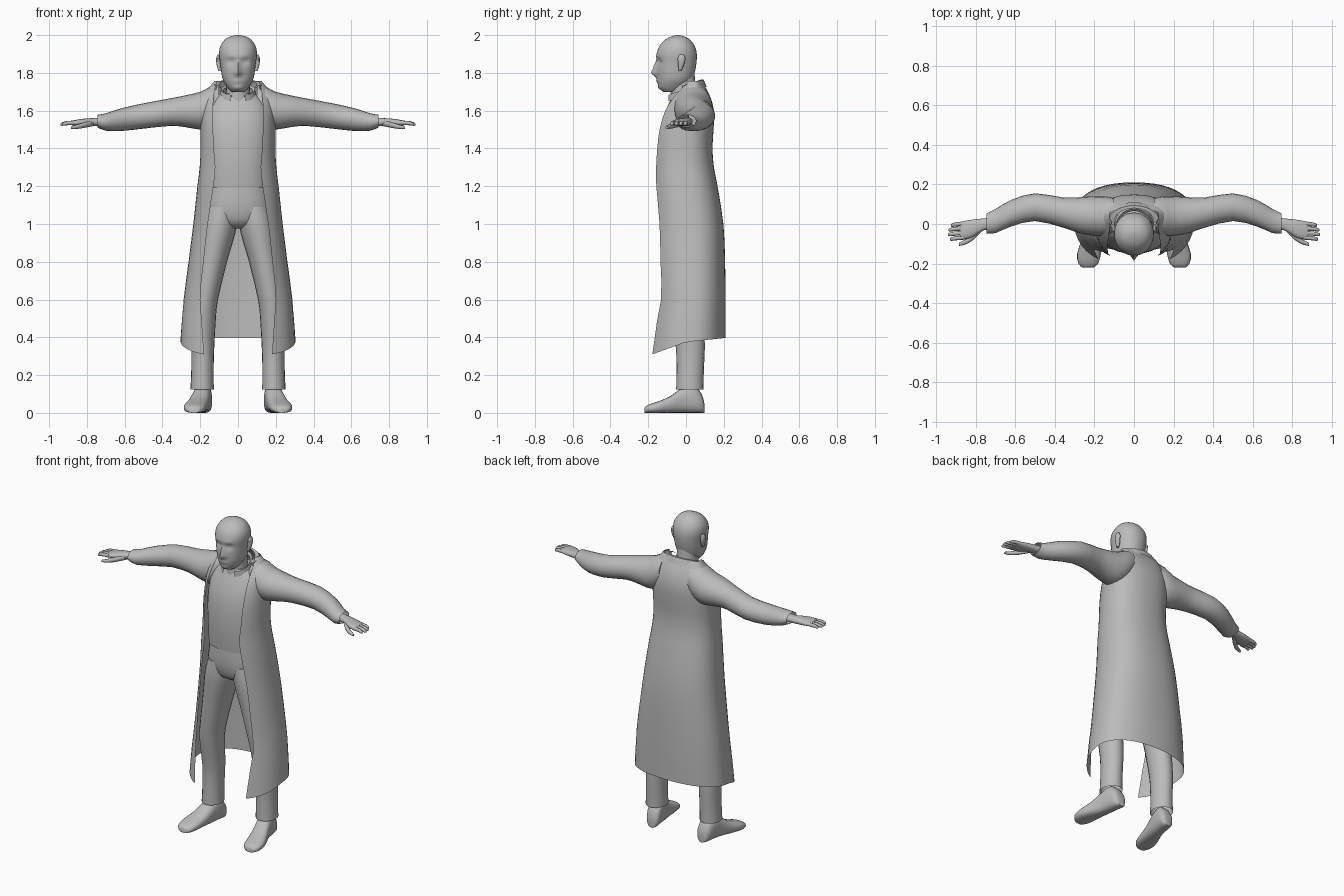
import bpy, bmesh, math

grey = bpy.data.materials.new("plain grey")
grey.diffuse_color = (0.5, 0.5, 0.5, 1)


def smooth_rings(rings, sub):
    """Catmull-Rom resampling of a list of equal-length tuples."""
    if sub < 2:
        return rings
    out = []
    for i in range(len(rings) - 1):
        p0, p1 = rings[max(i - 1, 0)], rings[i]
        p2, p3 = rings[i + 1], rings[min(i + 2, len(rings) - 1)]
        for s in range(sub):
            t = s / sub
            out.append(tuple(
                b + 0.5 * t * (c - a + t * (2 * a - 5 * b + 4 * c - d + t * (3 * (b - c) + d - a)))
                for a, b, c, d in zip(p0, p1, p2, p3)))
    return out + [rings[-1]]


def skin(name, rows, closed=True, caps=(True, True), mirror=False, sculpt=None, angle=50):
    """Mesh from rows of points joined by quads."""
    bm = bmesh.new()
    vs = [[bm.verts.new(p) for p in row] for row in rows]
    n = len(rows[0])
    for a, b in zip(vs, vs[1:]):
        for j in range(n if closed else n - 1):
            k = (j + 1) % n
            bm.faces.new((a[j], a[k], b[k], b[j]))
    if closed and caps[0]:
        bm.faces.new(vs[0])
    if closed and caps[1]:
        bm.faces.new(vs[-1])
    if sculpt:
        for v in bm.verts:
            sculpt(v.co)
    bmesh.ops.recalc_face_normals(bm, faces=bm.faces)
    me = bpy.data.meshes.new(name)
    bm.to_mesh(me)
    bm.free()
    me.materials.append(grey)
    ob = bpy.data.objects.new(name, me)
    bpy.context.collection.objects.link(ob)
    bpy.ops.object.select_all(action='DESELECT')
    ob.select_set(True)
    bpy.context.view_layer.objects.active = ob
    bpy.ops.object.shade_smooth_by_angle(angle=math.radians(angle))
    if mirror:
        m = ob.modifiers.new("mirror", 'MIRROR')
        m.use_mirror_merge = False
    return ob


def tube(name, rings, axis='z', sides=20, n=2.0, sub=2, **kw):
    """Loft of superellipses; ring = (position, centre 1, radius 1, centre 2, radius 2)."""
    rows = []
    for p, c1, r1, c2, r2 in smooth_rings(rings, sub):
        row = []
        for j in range(sides):
            a = 2 * math.pi * j / sides
            c, s = math.cos(a), math.sin(a)
            u = c1 + r1 * math.copysign(abs(c) ** (2 / n), c)
            v = c2 + r2 * math.copysign(abs(s) ** (2 / n), s)
            row.append({'x': (p, u, v), 'y': (u, p, v), 'z': (u, v, p)}[axis])
        rows.append(row)
    return skin(name, rows, **kw)


def upright(rings):
    """(z, x centre, x radius, front y, back y) -> tube rings."""
    return [(z, xc, rx, (f + b) / 2, (b - f) / 2) for z, xc, rx, f, b in rings]


# Head with nose, eye sockets, brow and lips pushed out of the front
def face(co):
    if co.y > -0.07:
        return
    def bump(x, z, sx, sz):
        return math.exp(-((abs(co.x) - x) / sx) ** 2 - ((co.z - z) / sz) ** 2)
    co.y -= 0.03 * bump(0, 1.80, 0.016, 0.02) + 0.017 * bump(0, 1.835, 0.012, 0.025)
    co.y += 0.014 * bump(0.036, 1.86, 0.02, 0.016)
    co.y -= 0.005 * bump(0.03, 1.89, 0.03, 0.012)
    co.y -= 0.008 * bump(0, 1.757, 0.028, 0.011) + 0.006 * bump(0, 1.72, 0.025, 0.012)

tube("head", upright([
    (1.70, 0, 0.035, -0.12, -0.03), (1.722, 0, 0.055, -0.142, 0.0),
    (1.76, 0, 0.078, -0.15, 0.032), (1.80, 0, 0.088, -0.153, 0.046),
    (1.85, 0, 0.094, -0.154, 0.055), (1.90, 0, 0.10, -0.155, 0.057),
    (1.94, 0, 0.094, -0.142, 0.047), (1.975, 0, 0.071, -0.112, 0.022),
    (1.993, 0, 0.04, -0.078, -0.01), (2.0, 0, 0.008, -0.05, -0.035)]),
    sides=40, sub=4, n=2.1, sculpt=face)
tube("ear", upright([
    (1.81, 0.095, 0.008, -0.04, -0.025), (1.835, 0.1, 0.012, -0.042, -0.012),
    (1.875, 0.104, 0.012, -0.045, -0.002), (1.897, 0.102, 0.006, -0.035, -0.012)]),
    sides=10, mirror=True)
tube("neck", upright([
    (1.60, 0, 0.08, -0.09, 0.07), (1.68, 0, 0.066, -0.082, 0.058),
    (1.74, 0, 0.062, -0.085, 0.05), (1.80, 0, 0.062, -0.09, 0.045)]))

# Shirt and trousers
tube("shirt", upright([
    (1.19, 0, 0.17, -0.142, 0.13), (1.3, 0, 0.168, -0.15, 0.12),
    (1.42, 0, 0.175, -0.148, 0.12), (1.52, 0, 0.175, -0.135, 0.125),
    (1.60, 0, 0.165, -0.108, 0.12), (1.65, 0, 0.14, -0.085, 0.10),
    (1.69, 0, 0.095, -0.07, 0.08)]), sides=28, n=2.3)
tube("trouser_seat", upright([
    (0.975, 0, 0.06, -0.06, 0.06), (1.0, 0, 0.13, -0.11, 0.115),
    (1.06, 0, 0.18, -0.132, 0.13), (1.13, 0, 0.175, -0.138, 0.13),
    (1.21, 0, 0.163, -0.136, 0.12)]), sides=28, n=2.2)
tube("trouser_leg", upright([
    (0.125, 0.19, 0.062, -0.052, 0.092), (0.24, 0.188, 0.059, -0.05, 0.095),
    (0.36, 0.186, 0.061, -0.055, 0.10), (0.5, 0.183, 0.066, -0.08, 0.09),
    (0.6, 0.175, 0.069, -0.095, 0.085), (0.8, 0.138, 0.08, -0.113, 0.105),
    (0.9, 0.118, 0.09, -0.122, 0.115), (1.0, 0.10, 0.096, -0.13, 0.12),
    (1.09, 0.085, 0.083, -0.125, 0.11)]), mirror=True, caps=(False, True))

# Feet, lofted from heel to toe on a flat sole
tube("foot", [(y, x, w, h / 2, h / 2) for y, x, w, h in [
    (0.097, 0.177, 0.022, 0.05), (0.083, 0.178, 0.04, 0.10),
    (0.04, 0.185, 0.047, 0.15), (-0.02, 0.194, 0.048, 0.135),
    (-0.08, 0.21, 0.054, 0.09), (-0.15, 0.227, 0.06, 0.06),
    (-0.2, 0.231, 0.05, 0.043), (-0.22, 0.232, 0.028, 0.028)]],
    axis='y', n=2.6, mirror=True)

# Long coat, open at the front: (z, opening x, outer x, front y, widest y, back y)
coat = [(0.375, 0.18, 0.305, -0.178, 0.03, 0.21), (0.6, 0.20, 0.288, -0.132, 0.04, 0.21),
        (0.8, 0.182, 0.262, -0.135, 0.04, 0.207), (1.0, 0.16, 0.237, -0.14, 0.03, 0.198),
        (1.2, 0.13, 0.215, -0.157, 0.01, 0.167), (1.3, 0.12, 0.203, -0.158, 0.0, 0.148),
        (1.4, 0.128, 0.198, -0.152, 0.0, 0.14), (1.5, 0.132, 0.198, -0.14, 0.01, 0.146),
        (1.6, 0.134, 0.195, -0.11, 0.02, 0.148), (1.67, 0.128, 0.185, -0.065, 0.03, 0.13),
        (1.72, 0.122, 0.155, -0.02, 0.04, 0.105), (1.757, 0.11, 0.125, 0.01, 0.045, 0.08)]
rows = []
E = 2.3
for i, (z, xi, xo, yf, ym, yb) in enumerate(smooth_rings(coat, 2)):
    a0 = math.acos((xi / xo) ** (E / 2))
    top = math.sin(a0) ** (2 / E)
    half = []
    for j in range(19):
        a = -a0 + (a0 + math.pi / 2) * j / 18
        s = math.sin(a)
        x = xo * abs(math.cos(a)) ** (2 / E)
        if s < 0:
            y = ym - (ym - yf) * abs(s) ** (2 / E) / top
        else:
            y = ym + (yb - ym) * s ** (2 / E)
        # hem rises from the front corners to the back
        dz = (0.022 * (y / 0.21) if y > 0 else 0.065 * (y / 0.178)) if i == 0 else 0
        half.append((x, y, z + dz))
    rows.append(half + [(-x, y, zz) for x, y, zz in half[-2::-1]])
skin("coat_body", rows, closed=False)

# Sleeves: (x, y centre, y radius, z centre, z radius)
tube("coat_sleeve", [
    (0.10, 0.045, 0.085, 1.645, 0.09), (0.145, 0.04, 0.10, 1.62, 0.108),
    (0.2, 0.04, 0.10, 1.60, 0.10), (0.28, 0.045, 0.09, 1.597, 0.084),
    (0.36, 0.058, 0.076, 1.592, 0.073), (0.5, 0.085, 0.07, 1.572, 0.067),
    (0.62, 0.055, 0.067, 1.552, 0.06), (0.70, 0.015, 0.061, 1.54, 0.046),
    (0.745, 0.003, 0.05, 1.545, 0.033)], axis='x', mirror=True, caps=(True, False))

# Folded coat collar and shirt collar, as bands around the neck
def band(name, start, levels):
    """levels = (x radius, y radius, y centre, z at back, drop towards the front)."""
    rows = []
    for rx, ry, yc, z, drop in levels:
        row = []
        for j in range(25):
            a = start + (math.pi - 2 * start) * j / 24 if start < 0 else math.pi * j / 24
            f = (1 - math.sin(a)) / 2
            row.append((rx * math.cos(a), yc + ry * math.sin(a), z - drop * f))
        rows.append(row)
    skin(name, rows, closed=False)

band("coat_collar", -0.5, [(0.135, 0.085, 0.025, 1.725, 0.03),
                           (0.128, 0.078, 0.015, 1.765, 0.045),
                           (0.10, 0.07, 0.01, 1.765, 0.05)])
band("shirt_collar", -1.15, [(0.10, 0.095, -0.005, 1.70, 0.05),
                             (0.09, 0.088, -0.012, 1.745, 0.065),
                             (0.078, 0.078, -0.012, 1.735, 0.065)])

# Hands
tube("palm", [(0.70, 0.005, 0.03, 1.542, 0.024), (0.76, -0.002, 0.03, 1.54, 0.021),
              (0.81, -0.02, 0.043, 1.538, 0.02), (0.85, -0.03, 0.047, 1.536, 0.017),
              (0.88, -0.034, 0.042, 1.534, 0.012)],
     axis='x', sides=16, n=2.4, mirror=True)
for i, length in enumerate((0.055, 0.068, 0.07, 0.06)):
    y = 0.002 - 0.0235 * i
    tube("finger_%d" % (i + 1), [
        (0.86, y, 0.011, 1.536, 0.012), (0.875 + length * 0.5, y - 0.004, 0.0105, 1.534, 0.011),
        (0.87 + length * 0.9, y - 0.008, 0.009, 1.529, 0.009),
        (0.87 + length, y - 0.009, 0.004, 1.527, 0.004)], axis='x', sides=8, sub=1, mirror=True)
tube("thumb", [(0.765, -0.015, 0.018, 1.534, 0.016), (0.81, -0.062, 0.017, 1.524, 0.015),
               (0.85, -0.09, 0.013, 1.515, 0.012), (0.885, -0.103, 0.008, 1.51, 0.007)],
     axis='x', sides=10, mirror=True)
